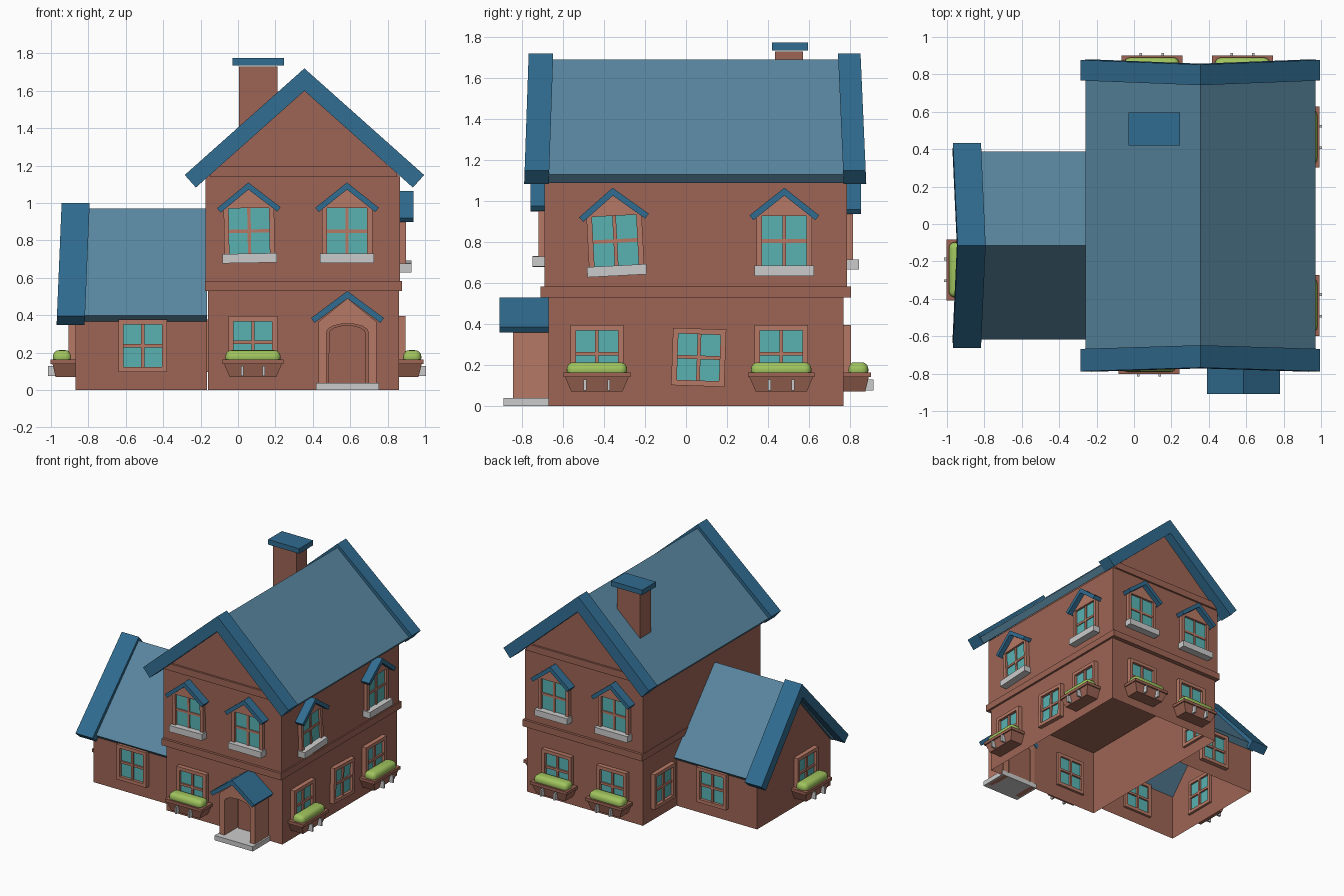
import bpy, bmesh
from math import radians, sin, cos, atan2, pi
from mathutils import Matrix, Vector

if "Cube" in bpy.data.objects:
    bpy.data.objects.remove(bpy.data.objects["Cube"])


def material(name, *rgb):
    m = bpy.data.materials.new(name)
    m.diffuse_color = (*rgb, 1)
    m.use_nodes = True
    m.node_tree.nodes["Principled BSDF"].inputs["Base Color"].default_value = m.diffuse_color
    return m


WALL = material("brick_brown", .34, .13, .09)
FRAME = material("frame_terracotta", .47, .19, .13)
ROOF = material("roof_slate_blue", .10, .24, .35)
TRIM = material("trim_blue", .03, .15, .28)
GLASS = material("glass_teal", .10, .45, .45)
HEDGE = material("hedge_green", .35, .55, .11)
I = Matrix.Identity(4)


def finish(name, bm, mat, M=I):
    bmesh.ops.transform(bm, matrix=M, verts=bm.verts)
    me = bpy.data.meshes.new(name)
    bm.to_mesh(me)
    bm.free()
    ob = bpy.data.objects.new(name, me)
    bpy.context.collection.objects.link(ob)
    if mat:
        me.materials.append(mat)
    return ob


# (x, z) profile extruded along y; skip lists the directions left open
def prism(name, prof, y0, y1, mat, M=I, skip=(), peak_shift=0):
    bm = bmesh.new()
    zs = [p[1] for p in prof]
    lo, span = min(zs), max(zs) - min(zs)
    a, b = ([bm.verts.new((x, y + peak_shift * (z - lo) / span, z)) for x, z in prof]
            for y in (y0, y1))
    bm.faces.new(a)
    bm.faces.new(b)
    n = len(prof)
    for i in range(n):
        j = (i + 1) % n
        bm.faces.new((a[i], a[j], b[j], b[i]))
    bmesh.ops.recalc_face_normals(bm, faces=bm.faces)
    drop = [f for f in bm.faces if any(f.normal.dot(Vector(s)) > .99 for s in skip)]
    bmesh.ops.delete(bm, geom=drop, context='FACES')
    return finish(name, bm, mat, M)


def box(name, x0, x1, y0, y1, z0, z1, mat, M=I, skip=()):
    return prism(name, [(x0, z0), (x1, z0), (x1, z1), (x0, z1)], y0, y1, mat, M, skip)


# inverted-V slab: half width, eave height, ridge height, thickness
def vroof(name, h, ze, zp, t, y0, y1, mat, M=I, peak_shift=0):
    a = atan2(zp - ze, h)
    ix, iz = h - t * sin(a), ze - t * cos(a)
    prof = [(-h, ze), (0, zp), (h, ze), (ix, iz), (0, zp - t / cos(a)), (-ix, iz)]
    return prism(name, prof, y0, y1, mat, M, (), peak_shift)


def at(x, y, z=0, deg=0, tilt=0):
    return (Matrix.Translation((x, y, z)) @ Matrix.Rotation(radians(deg), 4, 'Z')
            @ Matrix.Rotation(radians(-tilt), 4, 'Y'))


DOWN, UP, PY = (0, 0, -1), (0, 0, 1), (0, 1, 0)


# four-pane window centred on M, outward is local -y
def panes(name, M, w=.13, h=.14, out=.035):
    e = .027
    for s, side in ((-1, "left"), (1, "right")):
        box(f"{name}_jamb_{side}", min(s * w, s * (w - e)), max(s * w, s * (w - e)),
            -out, .02, -h, h, FRAME, M)
        box(f"{name}_rail_{side}", -w + e, w - e, -out, .02,
            min(s * h, s * (h - e)), max(s * h, s * (h - e)), FRAME, M)
    box(f"{name}_mullion", -.009, .009, -out + .01, .02, -h + e, h - e, FRAME, M)
    box(f"{name}_crossbar", -w + e, w - e, -out + .011, .019, -.009, .009, FRAME, M)
    box(f"{name}_glass", -w + e, w - e, -.012, .005, -h + e, h - e, GLASS, M)


# ground window with optional planter
def low_window(name, x, y, deg, planter=False, tilt=0):
    panes(name, at(x, y, .255 if planter else .237, deg, tilt))
    if not planter:
        return
    M = at(x, y, 0, deg)
    bm = bmesh.new()
    rings = [[bm.verts.new((sx * w, yy, z)) for sx, yy in ((-1, 0), (1, 0), (1, -d), (-1, -d))]
             for w, d, z in ((.125, .105, .07), (.155, .122, .14), (.163, .132, .14),
                             (.163, .132, .163))]
    bm.faces.new(rings[0])
    bm.faces.new(rings[-1])
    for r, q in zip(rings, rings[1:]):
        for i in range(4):
            j = (i + 1) % 4
            bm.faces.new((r[i], r[j], q[j], q[i]))
    bmesh.ops.recalc_face_normals(bm, faces=bm.faces)
    finish(name + "_planter", bm, WALL, M)
    for s in (-1, 1):
        box(f"{name}_bracket", s * .058 - .007, s * .058 + .007, -.145, -.1, .075, .13, None, M)
    bm = bmesh.new()
    bmesh.ops.create_cube(bm, size=1, matrix=Matrix.Translation((0, -.07, .175))
                          @ Matrix.Diagonal((.295, .1, .076, 1)))
    bmesh.ops.bevel(bm, geom=bm.edges[:], offset=.033, segments=4, profile=.5, affect='EDGES')
    for f in bm.faces:
        f.smooth = True
    finish(name + "_hedge", bm, HEDGE, M)


# upper window with sill, small gable and awning
def high_window(name, x, y, deg, dz=0, tilt=0):
    M = at(x, y, .85 + dz, deg, tilt)
    panes(name, M, .135, .15, .03)
    box(name + "_sill", -.145, .145, -.06, 0, -.17, -.12, None, M)
    prism(name + "_gable", [(-.135, .15), (.135, .15), (0, .245)], -.03, 0, FRAME, M)
    vroof(name + "_awning", .17, .125, .26, .03, -.07, .0, TRIM, M)


# main house walls: hollow ground floor, overhanging upper floor, string courses
CX = .35
box("ground_floor_walls", -.16, .86, -.67, .77, 0, .55, WALL, I, (DOWN, UP))
prism("upper_floor_walls", [(-.52, .53), (.52, .53), (.52, 1.14), (0, 1.62), (-.52, 1.14)],
      -.69, .785, WALL, at(.347, 0))
box("string_course", -.177, .877, -.71, .805, .53, .583, WALL)
for y0, y1, n in ((-.705, -.68, "front"), (.775, .80, "back")):
    box("gable_band_" + n, -.15, .85, y0, y1, 1.14, 1.195, WALL)

# main roof and bargeboards
R = at(.355, 0)
vroof("main_roof", .615, 1.13, 1.69, .055, -.68, .78, ROOF, R)
vroof("front_bargeboard", .64, 1.15, 1.72, .09, -.79, -.67, TRIM, R, .022)
vroof("back_bargeboard", .64, 1.15, 1.72, .09, .77, .88, TRIM, R, -.028)

# side wing, local y runs along world x
W = at(0, -.115, 0, -90)
prism("wing_walls", [(-.463, 0), (.463, 0), (.463, .37), (0, .90), (-.463, .37)],
      -.87, -.165, WALL, W, (DOWN, PY))
vroof("wing_roof", .502, .40, .97, .055, -.89, -.165, ROOF, W)
vroof("wing_bargeboard", .548, .395, 1.0, .07, -.97, -.82, TRIM, W, .027)

# chimney
box("chimney_stack", .005, .21, .435, .57, 1.2, 1.73, WALL)
box("chimney_cap", -.03, .245, .42, .595, 1.735, 1.775, TRIM)

# porch: arched portal, door, step and roof
P = at(.585, 0)
arch = [(.112 * cos(pi * i / 8), .31 + .045 * sin(pi * i / 8)) for i in range(9)]
prism("porch_portal", [(-.112, 0), (-.155, 0), (-.155, .365), (0, .49), (.155, .365),
                       (.155, 0), (.112, 0)] + arch, -.845, -.665, FRAME, P)
prism("door", [(-.1, .03), (.1, .03)] + [(x * .89, z - .008) for x, z in arch],
      -.69, -.665, WALL, P)
box("porch_step", -.168, .168, -.89, -.66, 0, .038, None, P)
vroof("porch_roof", .195, .385, .53, .032, -.91, -.665, TRIM, P)

# ground floor windows
low_window("front_window", .08, -.67, 0, True)
low_window("right_front_window", .86, -.435, 90, True)
low_window("right_middle_window", .86, .062, 90, False, -2)
low_window("right_back_window", .86, .465, 90, True)
low_window("back_left_window", .58, .77, 180, True)
low_window("back_right_window", .095, .77, 180, True)
low_window("left_window", -.16, .54, -90)
low_window("wing_front_window", -.51, -.578, 0)
low_window("wing_back_window", -.49, .348, 180)
low_window("wing_end_window", -.87, -.245, -90, True)

# upper floor windows
high_window("upper_front_left", .06, -.69, 0, 0, 1)
high_window("upper_front_right", .583, -.69, 0, 0)
high_window("upper_right_front", .867, -.345, 90, -.045, 3)
high_window("upper_right_back", .867, .48, 90, -.045)
high_window("upper_back_left", .60, .785, 180, -.015)
high_window("upper_back_right", .07, .785, 180, -.015)
